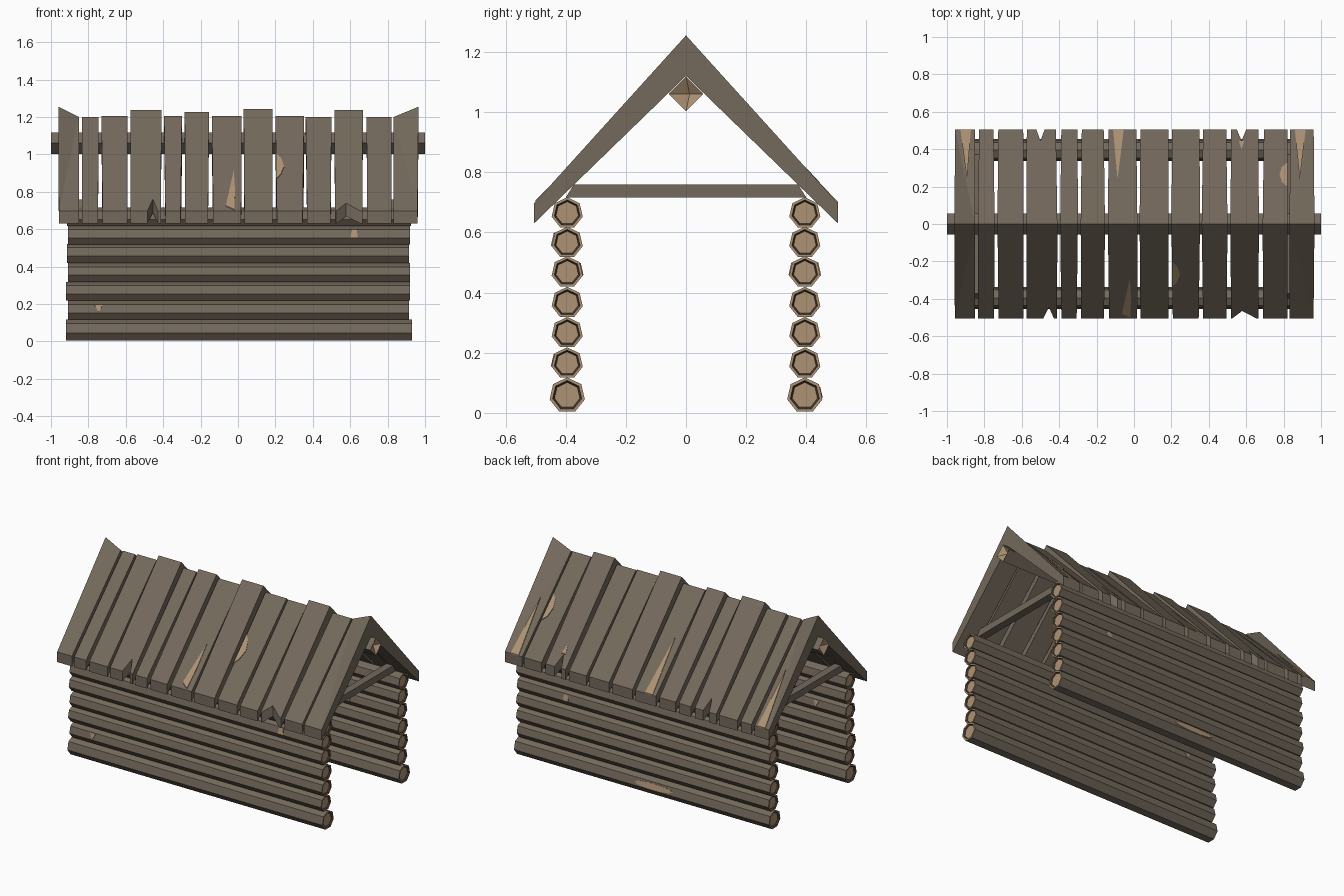
import bpy, bmesh, math, random
from mathutils import Vector

if "Cube" in bpy.data.objects:
    bpy.data.objects.remove(bpy.data.objects["Cube"])
random.seed(4)


def material(name, rgb):
    m = bpy.data.materials.new(name)
    m.diffuse_color = (*rgb, 1)
    m.use_nodes = True
    m.node_tree.nodes["Principled BSDF"].inputs["Base Color"].default_value = m.diffuse_color
    return m


BARK = material("weathered brown wood", (0.175, 0.142, 0.107))
CUT = material("fresh cut wood", (0.42, 0.29, 0.175))
DARK = material("dark growth ring", (0.06, 0.045, 0.032))


def finish(bm, name, mats):
    bmesh.ops.recalc_face_normals(bm, faces=bm.faces)
    me = bpy.data.meshes.new(name)
    bm.to_mesh(me)
    bm.free()
    for m in mats:
        me.materials.append(m)
    ob = bpy.data.objects.new(name, me)
    bpy.context.collection.objects.link(ob)
    return ob


def prism(bm, low, high):
    """Closed solid between two matching rings; returns the two caps."""
    a = [bm.verts.new(p) for p in low]
    b = [bm.verts.new(p) for p in high]
    n = len(a)
    for i in range(n):
        j = (i + 1) % n
        bm.faces.new((a[i], a[j], b[j], b[i]))
    return [bm.faces.new(a[::-1]), bm.faces.new(b)]


# Log walls: seven-sided logs with ringed cut ends
def log(name, y, z, r, x0, x1):
    bm = bmesh.new()
    ring = [(r * math.cos(math.pi / 2 + k * math.tau / 7),
             r * math.sin(math.pi / 2 + k * math.tau / 7)) for k in range(7)]
    caps = prism(bm, [(x0, y + p, z + q) for p, q in ring],
                 [(x1, y + p, z + q) for p, q in ring])
    bmesh.ops.recalc_face_normals(bm, faces=bm.faces)
    for cap in caps:
        rim = bmesh.ops.inset_region(bm, faces=[cap], thickness=r * 0.17)
        groove = bmesh.ops.inset_region(bm, faces=[cap], thickness=r * 0.11, depth=-0.008)
        for f in rim["faces"] + [cap]:
            f.material_index = 1
        for f in groove["faces"]:
            f.material_index = 2
    finish(bm, name, (BARK, CUT, DARK))


HEIGHTS = [0.055, 0.165, 0.266, 0.366, 0.468, 0.566, 0.664]
ENDS = [(-0.92, 0.93), (-0.91, 0.915), (-0.92, 0.92), (-0.91, 0.92),
        (-0.915, 0.915), (-0.91, 0.92), (-0.915, 0.925)]
for side, label in ((-1, "front"), (1, "back")):
    for i, z in enumerate(HEIGHTS):
        log(f"{label}_wall_log_{i + 1}", side * 0.395, z + (0.003 if i == 0 else 0),
            0.06 if i == 0 else 0.053, *ENDS[i])


# Chips in the logs: thin plates on the near-vertical facet
def log_chip(name, side, row, x, outline, inside=False):
    r = 0.06 if row == 0 else 0.053
    face = -side if inside else side
    ang = math.radians(12.9)
    nrm = Vector((0, face * math.cos(ang), math.sin(ang)))
    up = Vector((0, -face * math.sin(ang), math.cos(ang)))
    mid = Vector((x, side * 0.395, HEIGHTS[row])) + nrm * (r * math.cos(math.pi / 7))
    pts = [mid + Vector((u, 0, 0)) + up * v for u, v in outline]
    bm = bmesh.new()
    prism(bm, [p - nrm * 0.003 for p in pts], [p + nrm * 0.003 for p in pts])
    finish(bm, name, (CUT,))


TRI = [(-0.022, 0.02), (0.022, 0.02), (0, -0.022)]
CHIP = [(-0.02, -0.022), (0.02, -0.022), (0.016, 0.02), (-0.01, 0.022)]
LENS = [(0.14 * math.cos(k * math.tau / 10), 0.02 * math.sin(k * math.tau / 10)) for k in range(10)]
log_chip("front_chip_low", -1, 1, -0.745, TRI)
log_chip("front_chip_high", -1, 5, 0.62, CHIP)
log_chip("back_long_scrape", 1, 0, -0.08, LENS)
log_chip("back_chip_high", 1, 4, 0.56, CHIP)
log_chip("front_inner_chip", -1, 4, -0.7, TRI, True)
log_chip("back_inner_chip", 1, 4, 0.55, CHIP, True)


# Roof boards: outlines in (x, distance from ridge) between the two slopes
EAVE = 0.505


def under(d):
    return 1.12 - 0.97 * d


def over(top, d):
    return top + (0.697 - top) * d / EAVE


def board(name, x0, x1, t0, t1, notches):
    def top(x):
        return t0 + (t1 - t0) * (x - x0) / (x1 - x0)
    bm = bmesh.new()
    for side in (-1, 1):
        a, b = x0 + random.uniform(0, 0.008), x1 - random.uniform(0, 0.008)
        pts = [(x1, 0), (x0, 0), (a, EAVE)]
        if side in notches:
            l, m, r, depth = notches[side]
            pts += [(l, EAVE), (m, EAVE - depth), (r, EAVE)]
        pts.append((b, EAVE))
        prism(bm, [(x, side * d, under(d)) for x, d in pts],
              [(x, side * d, over(top(x), d)) for x, d in pts])
    # split the twisted outer faces cleanly
    bmesh.ops.triangulate(bm, faces=[f for f in bm.faces if len(f.verts) > 3])
    finish(bm, name, (BARK,))


BOARDS = [(-0.96, -0.85, 1.255, 1.2), (-0.835, -0.745, 1.2, 1.2), (-0.73, -0.59, 1.205, 1.205),
          (-0.575, -0.41, 1.238, 1.238), (-0.395, -0.3, 1.205, 1.205), (-0.285, -0.155, 1.226, 1.226),
          (-0.14, 0.018, 1.205, 1.205), (0.03, 0.185, 1.243, 1.243), (0.2, 0.353, 1.205, 1.205),
          (0.362, 0.5, 1.2, 1.2), (0.515, 0.668, 1.238, 1.238), (0.688, 0.822, 1.2, 1.2),
          (0.832, 0.965, 1.2, 1.255)]
NOTCHES = {3: {-1: (-0.485, -0.455, -0.428, 0.06), 1: (-0.522, -0.5, -0.478, 0.06)},
           10: {-1: (0.525, 0.578, 0.655, 0.04), 1: (0.55, 0.575, 0.6, 0.06)}}
for i, spec in enumerate(BOARDS):
    board(f"roof_board_{i + 1}", *spec, NOTCHES.get(i, {}))


# Splintered patches of bare wood on the boards
def roof_patch(name, side, index, pts):
    x0, x1, t0, t1 = BOARDS[index]
    bm = bmesh.new()
    def z(x, d):
        return over(t0 + (t1 - t0) * (x - x0) / (x1 - x0), d)
    prism(bm, [(x, side * d, z(x, d) - 0.002) for x, d in pts],
          [(x, side * d, z(x, d) + 0.005) for x, d in pts])
    finish(bm, name, (CUT,))


roof_patch("back_splinter_left", 1, 0, [(-0.928, 0.505), (-0.872, 0.505), (-0.893, 0.24)])
roof_patch("back_splinter_middle", 1, 6, [(-0.112, 0.505), (-0.055, 0.505), (-0.088, 0.24)])
roof_patch("back_splinter_right", 1, 12, [(0.86, 0.505), (0.918, 0.505), (0.886, 0.24)])
roof_patch("back_scallop", 1, 11, [(0.82, 0.2), (0.82, 0.33), (0.79, 0.305), (0.778, 0.265), (0.79, 0.225)])
roof_patch("front_scallop", -1, 8, [(0.202, 0.2), (0.202, 0.34), (0.23, 0.31), (0.247, 0.27), (0.23, 0.225)])
roof_patch("front_splinter", -1, 6, [(-0.065, 0.48), (-0.02, 0.5), (-0.016, 0.4), (-0.022, 0.29)])
roof_patch("back_notch_tip", 1, 10, [(0.56, 0.445), (0.59, 0.445), (0.575, 0.4)])

# Ridge beam: diamond section with hollowed, broken ends
bm = bmesh.new()
diamond = [(0, 0.057), (0.057, 0), (0, -0.057), (-0.057, 0)]
caps = prism(bm, [(-1, y, 1.06 + z) for y, z in diamond], [(1, y, 1.06 + z) for y, z in diamond])
poked = bmesh.ops.poke(bm, faces=caps)
for v in poked["verts"]:
    v.co.x *= 0.97
    v.co.y += 0.012
for f in poked["faces"]:
    f.material_index = 1
finish(bm, "ridge_beam", (BARK, CUT))

# Tie beams across the tops of the walls
for label, x in (("left", -0.84), ("right", 0.84)):
    bm = bmesh.new()
    prof = [(-0.4, 0.716), (0.4, 0.716), (0.372, 0.76), (-0.372, 0.76)]
    prism(bm, [(x - 0.025, y, z) for y, z in prof], [(x + 0.025, y, z) for y, z in prof])
    finish(bm, f"{label}_tie_beam", (BARK,))
